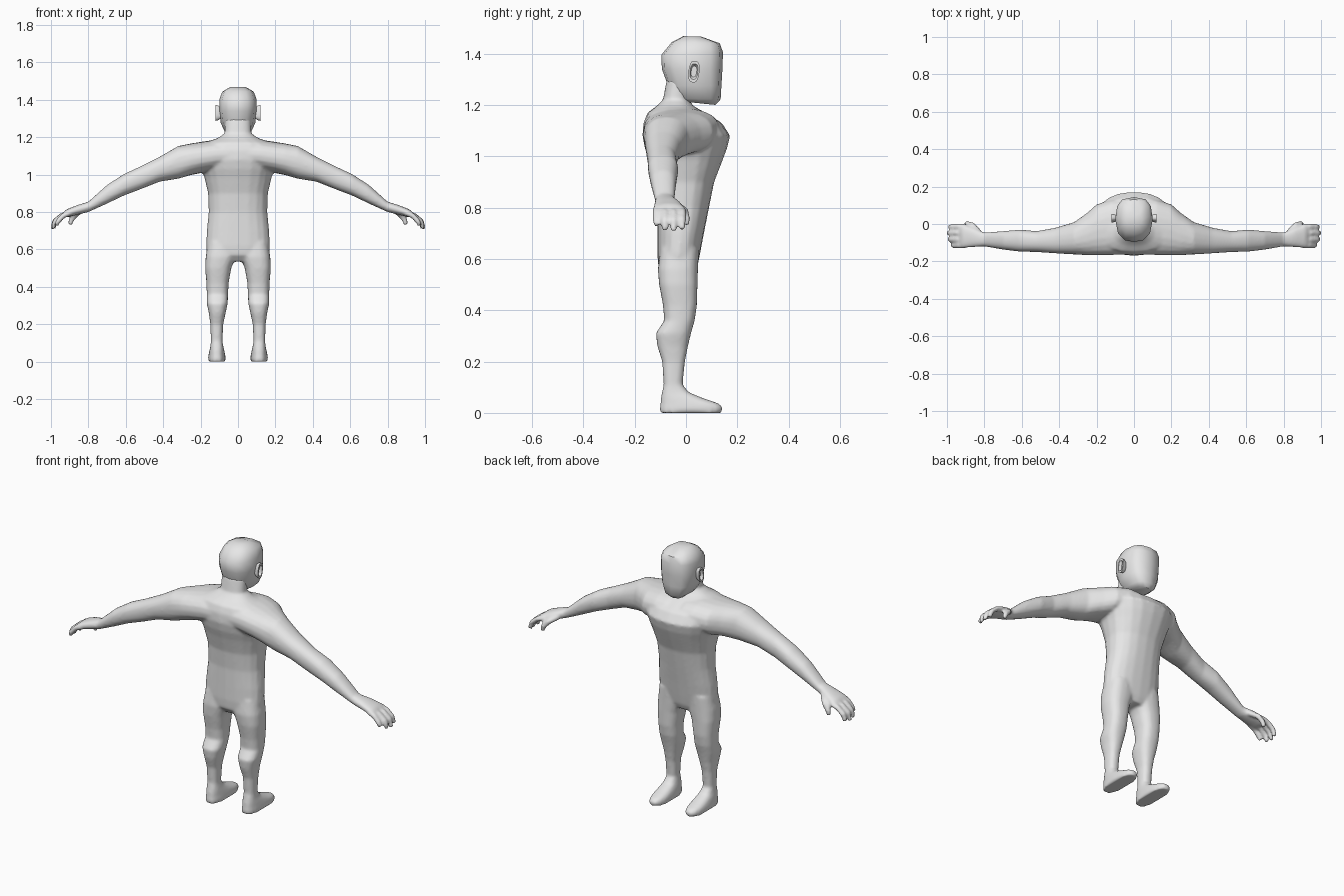
import bpy, bmesh, math
from mathutils import Vector

if "Cube" in bpy.data.objects:
    bpy.data.objects.remove(bpy.data.objects["Cube"])

skin = bpy.data.materials.new("plain grey")
skin.diffuse_color = (0.8, 0.8, 0.8, 1)
skin.use_nodes = True
skin.node_tree.nodes["Principled BSDF"].inputs["Base Color"].default_value = skin.diffuse_color
SEG = 20


def oval(c, u, v, p=2.3):
    """Rounded cross-section around c with half-axes u and v."""
    pts = []
    for i in range(SEG):
        a = 2 * math.pi * i / SEG
        k, s = math.cos(a), math.sin(a)
        pts.append(Vector(c) + Vector(u) * math.copysign(abs(k) ** (2 / p), k)
                   + Vector(v) * math.copysign(abs(s) ** (2 / p), s))
    return pts


def level(z, x0, x1, y0, y1, p=2.3):
    return oval(((x0 + x1) / 2, (y0 + y1) / 2, z), ((x1 - x0) / 2, 0, 0), (0, (y1 - y0) / 2, 0), p)


def across(x, z0, z1, y0, y1):
    return oval((x, (y0 + y1) / 2, (z0 + z1) / 2), (0, (y1 - y0) / 2, 0), (0, 0, (z1 - z0) / 2))


def loft(bm, rings, mirror=False):
    for side in ((1, -1) if mirror else (1,)):
        vs = [[bm.verts.new((p.x * side, p.y, p.z)) for p in r] for r in rings]
        n = len(vs[0])
        for a, b in zip(vs, vs[1:]):
            for i in range(n):
                bm.faces.new((a[i], a[(i + 1) % n], b[(i + 1) % n], b[i]))
        bm.faces.new(vs[0])
        bm.faces.new(vs[-1])


def finger(bm, pts, r):
    pts = [Vector(p) for p in pts]
    rings = []
    for i, p in enumerate(pts):
        d = (pts[min(i + 1, len(pts) - 1)] - pts[max(i - 1, 0)]).normalized()
        u = d.cross(Vector((0, 1, 0))).normalized()
        s = r * (0.8 if i == len(pts) - 1 else 1)
        rings.append(oval(p, u * s, d.cross(u) * s, 2))
    loft(bm, rings, True)


def finish(name, bm, angle=40):
    bmesh.ops.recalc_face_normals(bm, faces=bm.faces)
    me = bpy.data.meshes.new(name)
    bm.to_mesh(me)
    bm.free()
    ob = bpy.data.objects.new(name, me)
    bpy.context.collection.objects.link(ob)
    me.materials.append(skin)
    bpy.ops.object.select_all(action='DESELECT')
    bpy.context.view_layer.objects.active = ob
    ob.select_set(True)
    bpy.ops.object.shade_smooth_by_angle(angle=math.radians(angle))
    return ob


body = bmesh.new()

# torso and neck: height, half width, back, front
torso = [(.535, .09, -.08, .03), (.57, .165, -.108, .045), (.62, .17, -.112, .055),
         (.70, .167, -.112, .07), (.80, .157, -.112, .09), (.90, .16, -.122, .11),
         (.985, .18, -.145, .143), (1.03, .195, -.16, .16), (1.08, .21, -.17, .172),
         (1.13, .22, -.166, .14), (1.17, .18, -.15, .075), (1.195, .11, -.115, .03),
         (1.22, .072, -.09, .012), (1.30, .07, -.075, .03)]
loft(body, [level(z, -w, w, a, b) for z, w, a, b in torso])

# legs and feet: height, inner, outer, back, front
leg = [(0, .066, .16, -.103, .138), (.02, .066, .16, -.103, .145), (.036, .068, .158, -.1, .13),
       (.06, .073, .153, -.098, .06), (.08, .078, .148, -.094, .012), (.11, .083, .145, -.087, -.013),
       (.20, .079, .148, -.093, -.004), (.26, .066, .156, -.112, .008), (.31, .055, .167, -.118, .02),
       (.36, .053, .167, -.085, .034), (.42, .05, .169, -.09, .043), (.50, .036, .176, -.105, .045),
       (.56, .012, .173, -.11, .047), (.64, .01, .16, -.1, .05)]
loft(body, [level(z, i, o, a, b, 2.5) for z, i, o, a, b in leg], True)

# arms and palms: distance out, bottom, top, back, front
arm = [(.05, 1.03, 1.185, -.165, .13), (.12, 1.02, 1.187, -.166, .13), (.20, 1.008, 1.175, -.167, .105),
       (.25, .998, 1.167, -.167, .06), (.32, .978, 1.153, -.163, .01), (.42, .962, 1.095, -.157, -.02),
       (.52, .922, 1.045, -.15, -.038), (.61, .888, 1.003, -.148, -.03), (.70, .845, .945, -.137, -.038),
       (.80, .8, .855, -.12, -.045), (.86, .785, .837, -.124, -.02), (.915, .772, .815, -.13, -.004),
       (.93, .772, .803, -.127, -.007)]
loft(body, [across(*r) for r in arm], True)

# fingers and thumbs
for y, reach in ((-.115, -.02), (-.083, -.003), (-.048, 0), (-.014, -.006)):
    finger(body, [(.9, y, .793), (.945 + reach / 2, y, .78), (.982 + reach, y, .75),
                  (.993 + reach, y, .708 - reach)], .0145)
finger(body, [(.83, -.04, .81), (.865, -.005, .788), (.892, .002, .758), (.897, .002, .73)], .015)

# fuse the limbs into one soft skin
ob = finish("body", body)
rm = ob.modifiers.new("fuse", 'REMESH')
rm.mode, rm.voxel_size, rm.use_smooth_shade = 'VOXEL', .008, True
sm = ob.modifiers.new("soften", 'SMOOTH')
sm.factor, sm.iterations = .5, 6

# head: blocky with a flat face; height back/front, half width, back, front
head = bmesh.new()
half = [(0, 1), (.62, .95), (.9, .8), (1, .5), (.86, .2), (.5, .04), (0, 0)]
outline = half + [(-x, t) for x, t in half[-2:0:-1]]
levels = [(1.215, 1.2, .045, -.03, .115), (1.225, 1.222, .068, -.055, .135),
          (1.275, 1.275, .092, -.07, .138), (1.34, 1.34, .1, -.094, .142),
          (1.395, 1.405, .1, -.096, .144), (1.445, 1.44, .085, -.055, .132),
          (1.468, 1.466, .045, -.01, .06)]
loft(head, [[Vector((x * w, a + (b - a) * t, z0 + (z1 - z0) * t)) for x, t in outline]
            for z0, z1, w, a, b in levels])
finish("head", head, 50)

# ears: flat cups with a hollow
ears = bmesh.new()
cup = [(.085, .6), (.108, .95), (.119, 1), (.119, .72), (.104, .5)]
loft(ears, [oval((x, .031, 1.33), (0, .021 * s, -.004 * s), (0, .006 * s, .042 * s), 2.6)
            for x, s in cup], True)
finish("ears", ears, 45)
